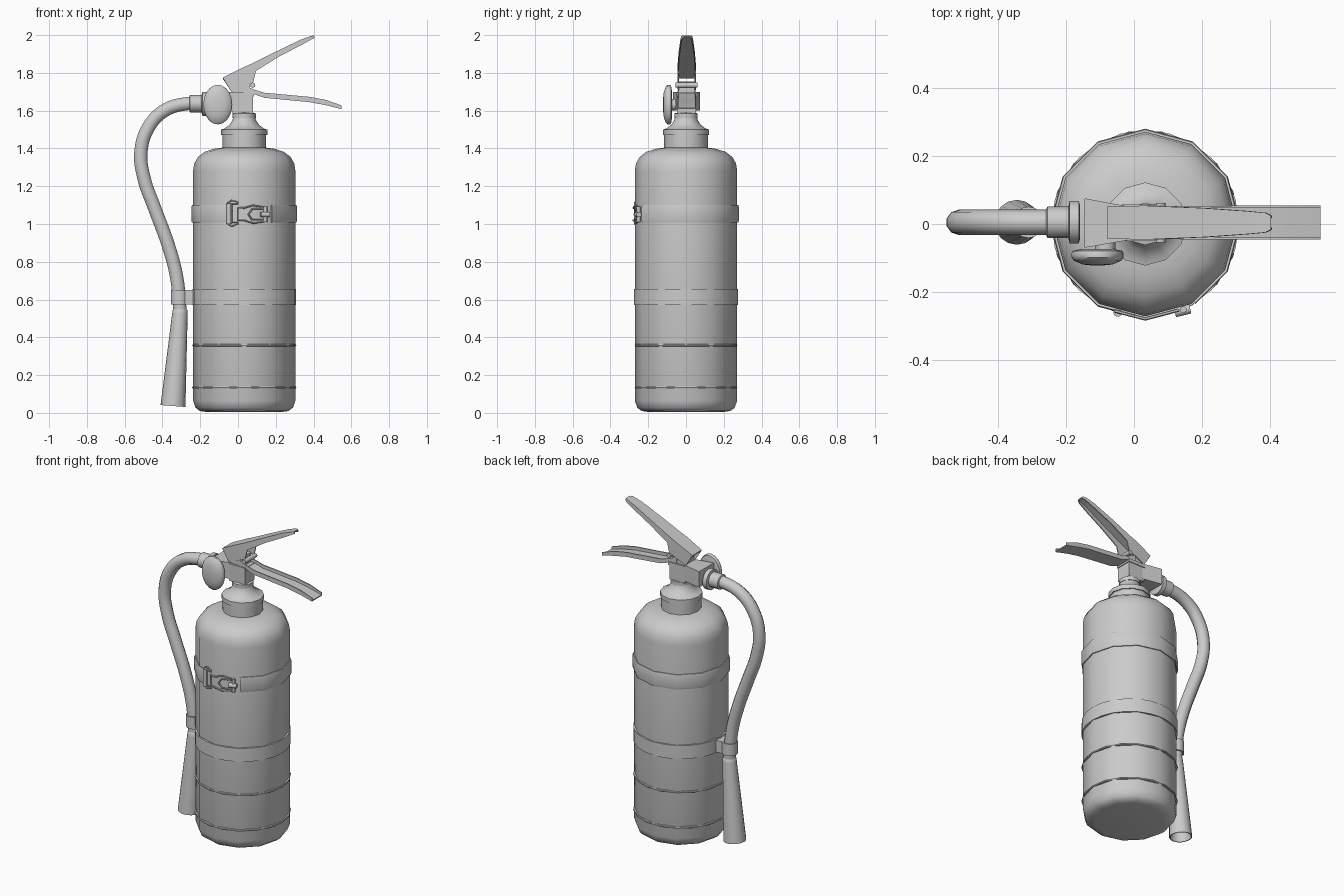
import bpy, bmesh, math
from mathutils import Vector, Matrix

if "Cube" in bpy.data.objects:
    bpy.data.objects.remove(bpy.data.objects["Cube"], do_unlink=True)

GREY = (0.6, 0.6, 0.6, 1)
mat = bpy.data.materials.new("plain grey")
mat.use_nodes = True
mat.diffuse_color = GREY
mat.node_tree.nodes["Principled BSDF"].inputs["Base Color"].default_value = GREY

CX = 0.033   # axis of the cylinder
R = 0.271    # cylinder radius


def finish(name, bm, angle=40):
    bmesh.ops.remove_doubles(bm, verts=bm.verts, dist=1e-5)
    bmesh.ops.recalc_face_normals(bm, faces=bm.faces)
    me = bpy.data.meshes.new(name)
    bm.to_mesh(me)
    bm.free()
    ob = bpy.data.objects.new(name, me)
    bpy.context.collection.objects.link(ob)
    me.materials.append(mat)
    bpy.ops.object.select_all(action='DESELECT')
    ob.select_set(True)
    bpy.context.view_layer.objects.active = ob
    bpy.ops.object.shade_smooth_by_angle(angle=math.radians(angle))
    return ob


def loft(name, rows, wrap=False, cap=False, angle=40):
    """Skin closed loops of points, one loop per row."""
    bm = bmesh.new()
    rows = [[bm.verts.new(p) for p in row] for row in rows]
    pairs = list(zip(rows, rows[1:])) + ([(rows[-1], rows[0])] if wrap else [])
    for a, b in pairs:
        for i in range(len(a)):
            j = (i + 1) % len(a)
            bm.faces.new((a[i], a[j], b[j], b[i]))
    if cap:
        bm.faces.new(rows[0])
        bm.faces.new(rows[-1])
    return finish(name, bm, angle)


def lathe(name, profile, loc, n=12, direction=(0, 0, 1), scale=(1, 1, 1), wrap=False, angle=40):
    """Turn (radius, height) points about an axis."""
    turn = Vector((0, 0, 1)).rotation_difference(Vector(direction)).to_matrix().to_4x4()
    m = Matrix.Translation(loc) @ Matrix.Diagonal((*scale, 1)) @ turn
    rows = [[m @ Vector((r * math.cos(k * math.tau / n), r * math.sin(k * math.tau / n), h))
             for k in range(n)] for r, h in profile]
    return loft(name, rows, wrap, not wrap, angle)


def box(name, x, y, z, taper=1.0):
    """Box whose -x end is widened in y by the taper."""
    rows = [[(px, py * f, pz) for py, pz in
             ((y[0], z[0]), (y[1], z[0]), (y[1], z[1]), (y[0], z[1]))]
            for px, f in ((x[0], taper), (x[1], 1))]
    return loft(name, rows, cap=True, angle=30)


def tube(name, points, radius, cyclic=False, smooth=True, res=3):
    cu = bpy.data.curves.new(name, 'CURVE')
    cu.dimensions = '3D'
    cu.bevel_depth, cu.bevel_resolution, cu.resolution_u = radius, res, 6
    cu.use_fill_caps = True
    sp = cu.splines.new('BEZIER' if smooth else 'POLY')
    pts = sp.bezier_points if smooth else sp.points
    pts.add(len(points) - 1)
    for p, c in zip(pts, points):
        if smooth:
            p.co = c
            p.handle_left_type = p.handle_right_type = 'AUTO'
        else:
            p.co = (*c, 1)
    sp.use_cyclic_u = cyclic
    ob = bpy.data.objects.new(name, cu)
    bpy.context.collection.objects.link(ob)
    cu.materials.append(mat)
    bpy.ops.object.select_all(action='DESELECT')
    ob.select_set(True)
    bpy.context.view_layer.objects.active = ob
    bpy.ops.object.convert(target='MESH')
    bpy.ops.object.shade_smooth_by_angle(angle=math.radians(50))


def channel(name, stations, t):
    """Folded sheet lever: plate line, flange edge line and half width per station."""
    rows = []
    for xp, zp, xe, ze, w in stations:
        s = t if ze < zp else -t
        v = w - t
        rows.append([(xp, -w, zp), (xp, w, zp), (xe, w, ze), (xe, v, ze),
                     (xp, v, zp - s), (xp, -v, zp - s), (xe, -v, ze), (xe, -w, ze)])
    bpy_ob = loft(name, rows, cap=True, angle=30)
    bpy_ob.location.y = 0.004


def front_y(x, gap):
    """Depth of the faceted cylinder front at x."""
    a = math.asin((x - CX) / R) % (math.pi / 6) - math.pi / 12
    r = R * math.cos(math.pi / 12) / math.cos(a) + gap
    return -math.sqrt(r * r - (x - CX) ** 2)


# Cylinder with rounded base and shoulder
axis = (CX, 0, 0)
lathe("cylinder", [(0.2, 0.005), (0.235, 0.01), (0.258, 0.028), (R, 0.065), (R, 1.28), (0.265, 1.32),
                   (0.245, 1.355), (0.21, 1.382), (0.16, 1.398), (0.11, 1.405)], axis)
lathe("neck", [(0.116, 1.39), (0.116, 1.475), (0.1, 1.475)], axis)
lathe("collar", [(0.1, 1.47), (0.122, 1.472), (0.122, 1.5), (0.105, 1.505), (0.078, 1.525),
                 (0.062, 1.55), (0.056, 1.575), (0.04, 1.575)], axis)
lathe("valve_ring", [(0.04, 1.56), (0.062, 1.562), (0.062, 1.585), (0.045, 1.59)], axis)

# Straps and beads round the cylinder
def band(name, z0, z1, r, n=12):
    lathe(name, [(R - 0.012, z0), (r, z0), (r, z1), (R - 0.012, z1)], axis, n, wrap=True)


band("hose_strap", 0.57, 0.655, R + 0.004, 24)
for name, z in (("upper_bead", 0.358), ("lower_bead", 0.135)):
    lathe(name, [(R - 0.006, z - 0.006), (R + 0.003, z - 0.005), (R + 0.005, z),
                 (R + 0.003, z + 0.005), (R - 0.006, z + 0.006)], axis, 18, wrap=True)

# Open strap with a gap for the clasp
rows = []
for deg in [302] + list(range(330, 601, 30)) + [611]:
    a = math.radians(deg)
    f = math.cos(math.pi / 12) / math.cos(a % (math.pi / 6) - math.pi / 12)
    rows.append([(CX + r * f * math.cos(a), r * f * math.sin(a), z) for r, z in
                 ((R - 0.005, 1.008), (R + 0.006, 1.008), (R + 0.009, 1.02), (R + 0.009, 1.088),
                  (R + 0.006, 1.1), (R - 0.005, 1.1))])
loft("clasp_strap", rows, cap=True)

# Clasp: wire loop, hook frame and latch
def wire(name, outline):
    tube(name, [(x, front_y(x, 0.008), z) for x, z in outline], 0.005, True, False, 1)


wire("clasp_loop", [(-0.055, 1.0), (-0.035, 0.988), (0.0, 1.0), (0.0, 1.008), (-0.033, 1.008),
                    (-0.033, 1.105), (0.0, 1.105), (0.0, 1.115), (-0.035, 1.125), (-0.055, 1.112)])
wire("clasp_hook", [(0.0, 1.085), (0.033, 1.085), (0.08, 1.098), (0.13, 1.09), (0.13, 1.08),
                    (0.075, 1.08), (0.055, 1.05), (0.075, 1.022), (0.13, 1.022), (0.13, 1.012),
                    (0.08, 1.005), (0.033, 1.02), (0.0, 1.02)])
tube("clasp_roller", [(-0.048, front_y(-0.048, 0.01), z) for z in (1.0, 1.108)], 0.013, False, False)
tube("latch_bar", [(0.145, front_y(0.145, 0.01), z) for z in (1.01, 1.092)], 0.01, False, False)
tube("latch_pin", [(x, front_y(x, 0.012), 1.05) for x in (0.12, 0.165)], 0.014, False, False)

# Valve body, outlet and lever bracket
box("valve_body", (-0.03, 0.08), (-0.045, 0.052), (1.585, 1.69))
box("valve_cap", (-0.035, 0.085), (-0.05, 0.057), (1.675, 1.695))
box("outlet_block", (-0.145, -0.02), (-0.048, 0.052), (1.6, 1.7), 1.45)
box("lever_bracket", (-0.03, 0.06), (-0.038, 0.045), (1.69, 1.755))
tube("lever_pin", [(0.078, -0.055, 1.735), (0.078, 0.062, 1.735)], 0.014, False, False)
lathe("outlet_nut", [(0.05, 0), (0.063, 0.003), (0.063, 0.03), (0.05, 0.033)],
      (-0.192, 0.005, 1.635), 16, (1, 0, 0))
lathe("hose_ferrule", [(0.038, 0), (0.046, 0.004), (0.046, 0.075), (0.04, 0.078)],
      (-0.258, 0.005, 1.637), 16, (1, 0, 0))

# Oval pressure gauge
lathe("gauge", [(0.07, 0), (0.1, 0.005), (0.105, 0.012), (0.105, 0.024), (0.095, 0.034), (0.06, 0.045),
                (0.02, 0.048)], (-0.107, -0.074, 1.632), 20, (0, -1, 0), (0.73, 1, 1))
lathe("gauge_stem", [(0.03, 0), (0.03, 0.07)], (-0.085, -0.02, 1.632), 12, (0, -1, 0))

# Levers
channel("upper_lever", [(-0.08, 1.775, -0.035, 1.7, 0.047), (0.03, 1.83, 0.08, 1.75, 0.05),
                        (0.075, 1.85, 0.095, 1.81, 0.048), (0.2, 1.912, 0.215, 1.885, 0.043),
                        (0.33, 1.975, 0.34, 1.95, 0.034), (0.385, 1.995, 0.39, 1.978, 0.029),
                        (0.402, 1.998, 0.406, 1.985, 0.02)], 0.006)
channel("lower_lever", [(0.03, 1.69, 0.03, 1.735, 0.047), (0.09, 1.685, 0.09, 1.71, 0.047),
                        (0.14, 1.668, 0.14, 1.695, 0.049), (0.38, 1.645, 0.38, 1.673, 0.05),
                        (0.46, 1.63, 0.465, 1.657, 0.05), (0.548, 1.608, 0.548, 1.628, 0.05)], 0.007)

# Hose, clip and flared nozzle
hose = [(-0.2, 1.637), (-0.27, 1.637), (-0.39, 1.6), (-0.475, 1.51), (-0.514, 1.38), (-0.497, 1.24),
        (-0.44, 1.08), (-0.37, 0.89), (-0.325, 0.72), (-0.306, 0.53)]
tube("hose", [(x, 0.005, z) for x, z in hose], 0.037)
lathe("nozzle", [(0.03, 0.01), (0.039, 0), (0.041, -0.02), (0.066, -0.51), (0.06, -0.51), (0.03, -0.2)],
      (-0.306, 0.005, 0.545), 16, (0.075, 0, 1))
lathe("hose_clip", [(0.036, 0.575), (0.046, 0.575), (0.046, 0.65), (0.036, 0.65)],
      (-0.31, 0.005, 0), 16, wrap=True)
box("clip_arm", (-0.28, -0.225), (-0.03, 0.04), (0.575, 0.65))
